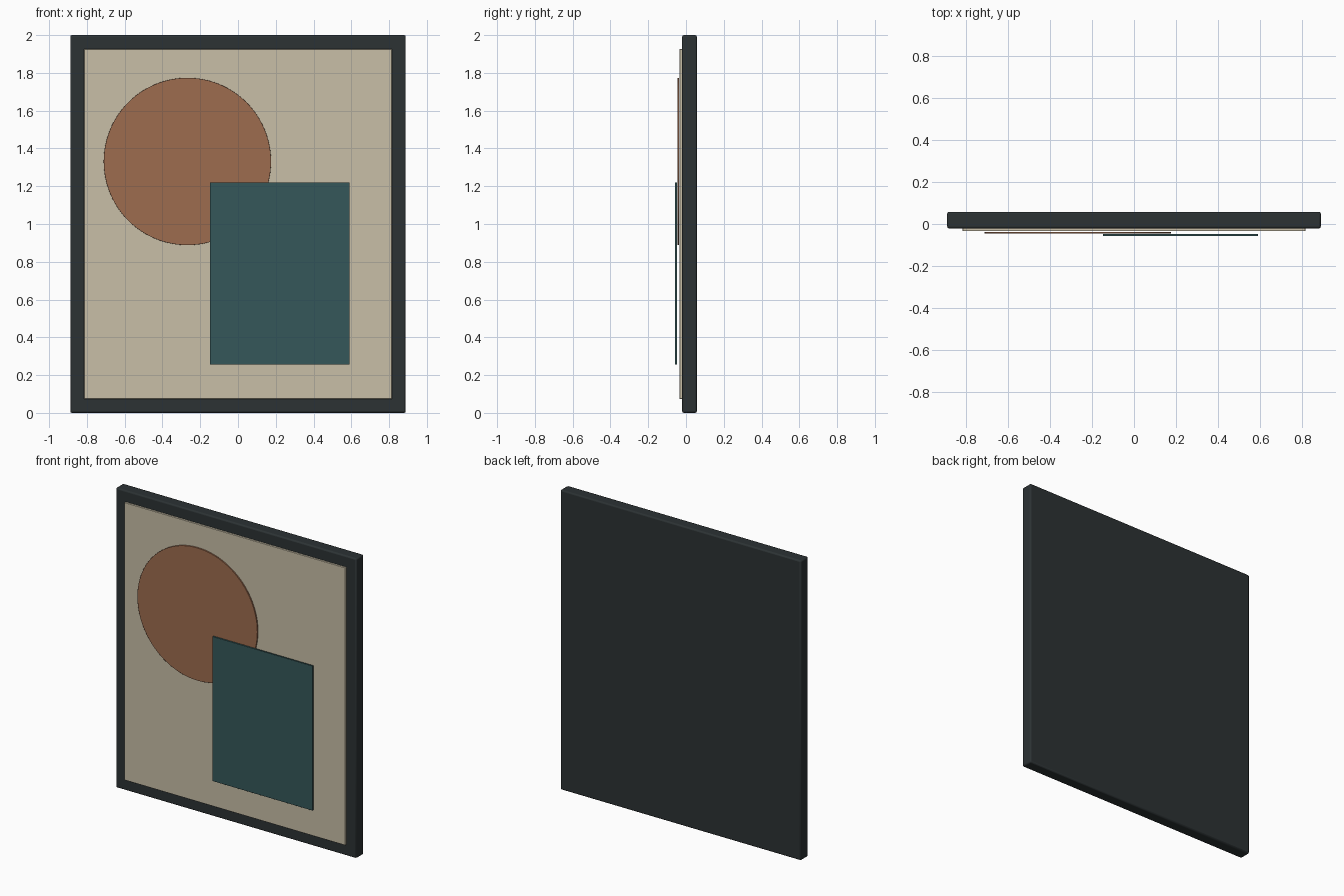
import bpy
import math

if "Cube" in bpy.data.objects:
    bpy.data.objects.remove(bpy.data.objects["Cube"])


def material(name, rgb):
    m = bpy.data.materials.new(name)
    m.diffuse_color = (*rgb, 1)
    m.use_nodes = True
    m.node_tree.nodes["Principled BSDF"].inputs["Base Color"].default_value = m.diffuse_color
    return m


def finish(obj, name, mat, bevel):
    obj.name = name
    obj.data.materials.append(mat)
    bpy.ops.object.transform_apply(location=False, rotation=True, scale=True)
    mod = obj.modifiers.new("soft_edge", 'BEVEL')
    mod.width = bevel
    mod.segments = 2
    mod.limit_method = 'ANGLE'
    bpy.ops.object.shade_smooth_by_angle(angle=math.radians(30))
    return obj


def panel(name, x, y, z, mat, bevel):
    """Box given by its (min, max) range on each axis."""
    ranges = (x, y, z)
    bpy.ops.mesh.primitive_cube_add(size=1, location=[(a + b) / 2 for a, b in ranges])
    obj = bpy.context.object
    obj.scale = [b - a for a, b in ranges]
    return finish(obj, name, mat, bevel)


charcoal = material("charcoal", (0.025, 0.032, 0.034))
cream = material("cream", (0.58, 0.52, 0.39))
rust = material("rust", (0.34, 0.15, 0.078))
teal = material("teal", (0.036, 0.096, 0.10))

# Solid backing frame and the canvas mounted on its front
panel("frame", (-0.888, 0.888), (-0.021, 0.058), (0, 2), charcoal, 0.009)
panel("canvas", (-0.815, 0.815), (-0.034, -0.015), (0.074, 1.926), cream, 0.002)

# Round painted disc
bpy.ops.mesh.primitive_cylinder_add(vertices=96, radius=0.443, depth=0.009,
                                    location=(-0.268, -0.0415, 1.331),
                                    rotation=(math.pi / 2, 0, 0))
finish(bpy.context.object, "disc", rust, 0.001)

# Rectangular block overlapping the disc
panel("rectangle", (-0.148, 0.59), (-0.058, -0.048), (0.255, 1.22), teal, 0.001)
